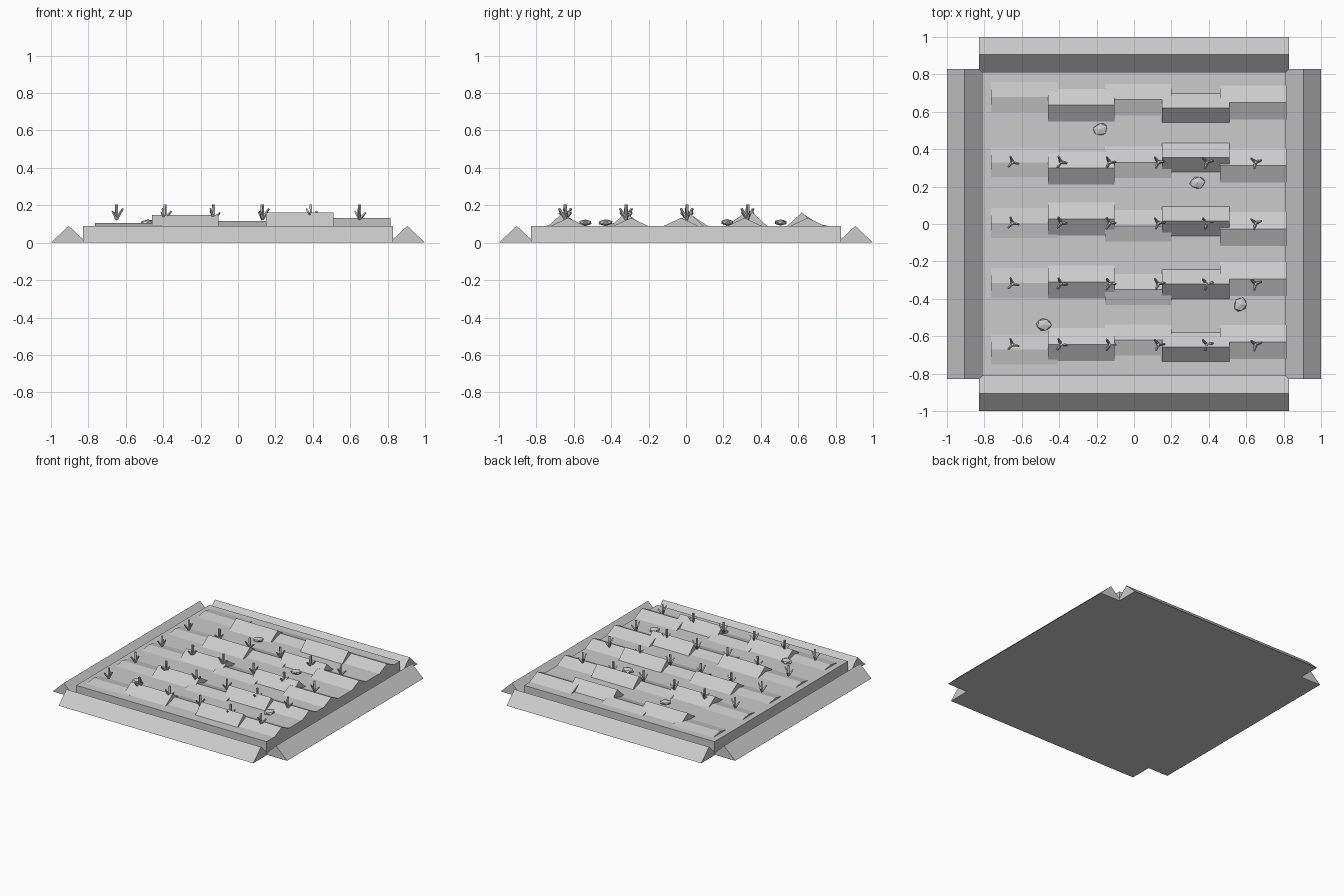
import bpy, bmesh, math, random
from mathutils import Matrix, Vector

if "Cube" in bpy.data.objects:
    bpy.data.objects.remove(bpy.data.objects["Cube"])

random.seed(4)


def finish(bm, name):
    bmesh.ops.recalc_face_normals(bm, faces=bm.faces)
    me = bpy.data.meshes.new(name)
    bm.to_mesh(me)
    bm.free()
    ob = bpy.data.objects.new(name, me)
    bpy.context.collection.objects.link(ob)
    return ob


def prism(bm, x0, x1, y, half, z0, z1, rot=0.0):
    """Triangular prism along x, optionally turned about z."""
    m = Matrix.Rotation(rot, 3, 'Z')
    ends = []
    for x in (x0, x1):
        pts = ((x, y - half, z0), (x, y + half, z0), (x, y, z1))
        ends.append([bm.verts.new(m @ Vector(p)) for p in pts])
    a, b = ends
    bm.faces.new(a)
    bm.faces.new(b[::-1])
    for i in range(3):
        j = (i + 1) % 3
        bm.faces.new((a[i], b[i], b[j], a[j]))


def spike(bm, mat, length, r0, r1, sides):
    """Tapered piece starting at the matrix origin, along its local z."""
    bmesh.ops.create_cone(bm, cap_ends=True, segments=sides, radius1=r0, radius2=r1,
                          depth=length, matrix=mat @ Matrix.Translation((0, 0, length / 2)))


# Soil slab
bm = bmesh.new()
bmesh.ops.create_cube(bm, size=1, matrix=Matrix.Translation((0, 0, 0.045))
                      @ Matrix.Diagonal((1.624, 1.624, 0.09, 1)))
finish(bm, "soil_slab")

# Four banked border strips
bm = bmesh.new()
for k in range(4):
    prism(bm, -0.83, 0.83, -0.905, 0.095, 0.0, 0.09, k * math.pi / 2)
finish(bm, "border_banks")

# Furrow ridges: x start, x end, half width, crest height, crest y per row
segments = [
    (-0.765, -0.41, 0.080, 0.106, (0.68, 0.33, 0.005, -0.315, -0.67)),
    (-0.46, -0.105, 0.088, 0.149, (0.635, 0.30, 0.027, -0.31, -0.645)),
    (-0.155, 0.20, 0.084, 0.117, (0.665, 0.33, -0.01, -0.35, -0.62)),
    (0.15, 0.51, 0.078, 0.162, (0.62, 0.355, 0.015, -0.322, -0.657)),
    (0.46, 0.815, 0.091, 0.133, (0.65, 0.313, -0.027, -0.295, -0.63)),
]
for row in range(5):
    bm = bmesh.new()
    for x0, x1, half, top, ys in segments:
        prism(bm, x0, x1, ys[row], half, 0.09, top)
    finish(bm, f"furrow_ridge_{row + 1}")

# Seedlings: short stem with three spreading leaves, turned column by column
for row, y in enumerate((-0.645, -0.32, 0.005, 0.33)):
    bm = bmesh.new()
    for col in range(6):
        base = (Matrix.Translation((-0.65 + 0.26 * col, y, 0.125))
                @ Matrix.Rotation(col * 2.2 - 0.2, 4, 'Z'))
        spike(bm, base, 0.078, 0.008, 0.009, 4)
        for k, (tilt, length) in enumerate(((0.55, 0.068), (0.75, 0.05), (0.65, 0.055))):
            leaf = (base @ Matrix.Rotation(k * math.tau / 3, 4, 'Z')
                    @ Matrix.Rotation(tilt, 4, 'Y'))
            spike(bm, leaf, length, 0.009, 0.005, 4)
    finish(bm, f"seedling_row_{row + 1}")

# Loose faceted stones
for i, (x, y, a) in enumerate(((-0.18, 0.507, 0.4), (0.34, 0.22, 0.1),
                               (0.57, -0.43, 1.2), (-0.482, -0.537, -0.1))):
    bm = bmesh.new()
    bmesh.ops.create_icosphere(bm, subdivisions=1, radius=1)
    for v in bm.verts:
        v.co *= random.uniform(0.88, 1.1)
    bm.transform(Matrix.Translation((x, y, 0.108)) @ Matrix.Rotation(a, 4, 'Z')
                 @ Matrix.Diagonal((0.044, 0.036, 0.018, 1)))
    finish(bm, f"stone_{i + 1}")
